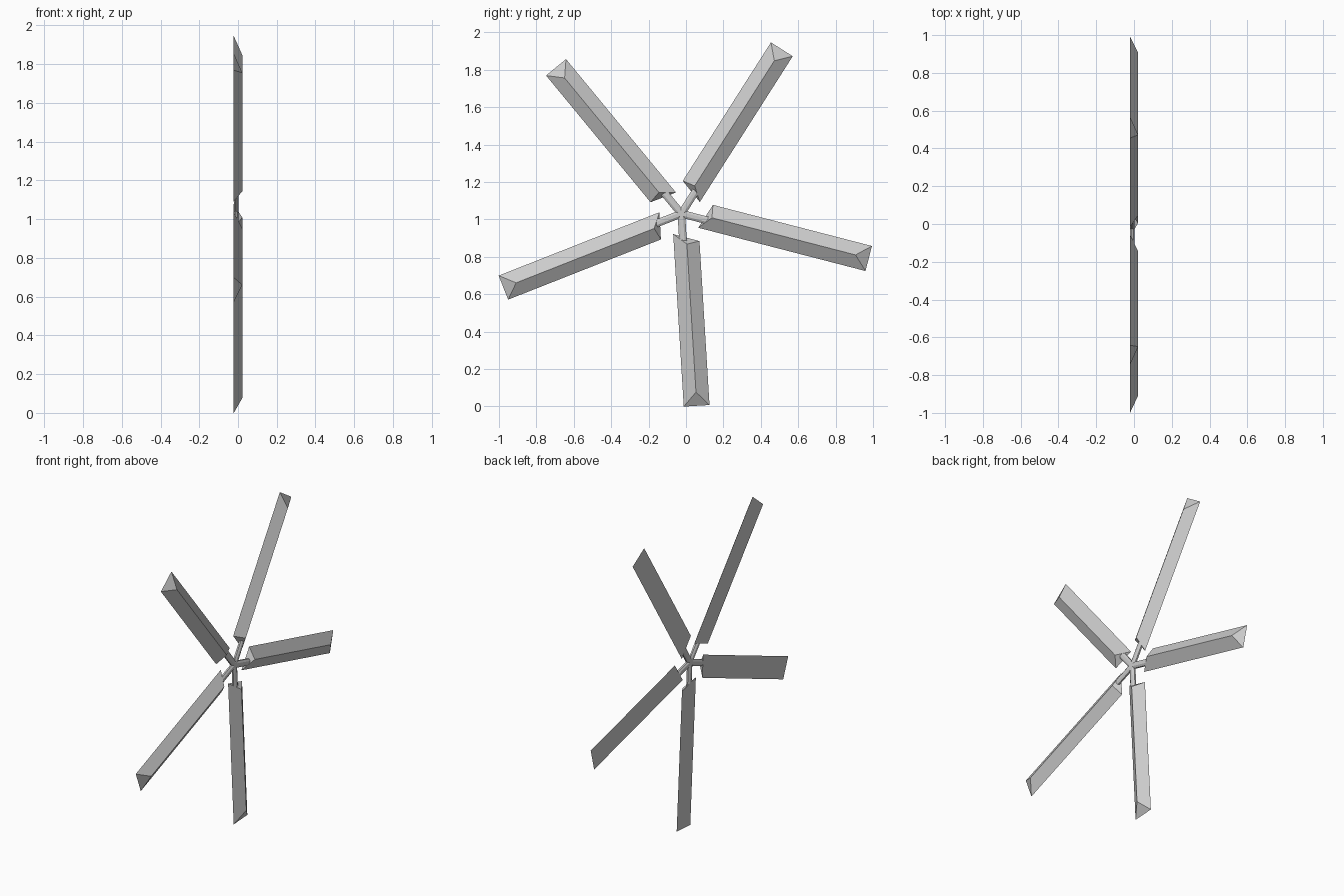
import bpy, bmesh
from math import radians, cos, sin, tau

if "Cube" in bpy.data.objects:
    bpy.data.objects.remove(bpy.data.objects["Cube"])

HUB_Y, HUB_Z = -0.025, 1.03
BACK, FRONT = -0.022, 0.022


def make_object(name, rings, angle):
    """Closed solid lofted between two rings of (x, across, along) points."""
    c, s = cos(angle), sin(angle)
    bm = bmesh.new()
    loops = [[bm.verts.new((x, HUB_Y + u * c - v * s, HUB_Z + u * s + v * c))
              for x, v, u in ring] for ring in rings]
    a, b = loops
    n = len(a)
    bm.faces.new(a)
    bm.faces.new(b[::-1])
    for i in range(n):
        j = (i + 1) % n
        bm.faces.new((a[i], b[i], b[j], a[j]))
    bmesh.ops.recalc_face_normals(bm, faces=bm.faces[:])
    mesh = bpy.data.meshes.new(name)
    bm.to_mesh(mesh)
    bm.free()
    obj = bpy.data.objects.new(name, mesh)
    bpy.context.collection.objects.link(obj)
    return obj


def rod_ring(u, sides=8):
    return [(-0.009 + 0.013 * cos(tau * (i + 0.5) / sides),
             0.022 * sin(tau * (i + 0.5) / sides), u) for i in range(sides)]


# Blade: flat back, off-centre front ridge, slanted end caps
inner = [(BACK, -0.05, 0.106), (FRONT, 0.02, 0.164), (BACK, 0.088, 0.152)]
outer = [(BACK, -0.05, 1.03), (FRONT, 0.02, 0.957), (BACK, 0.088, 1.03)]

for k in range(5):
    angle = radians(-86.5 + 72 * k)
    make_object(f"blade_{k + 1}", (inner, outer), angle)
    # Spoke joining the blade to the hub, running inside the blade
    make_object(f"spoke_{k + 1}", (rod_ring(-0.01), rod_ring(0.3)), angle)
